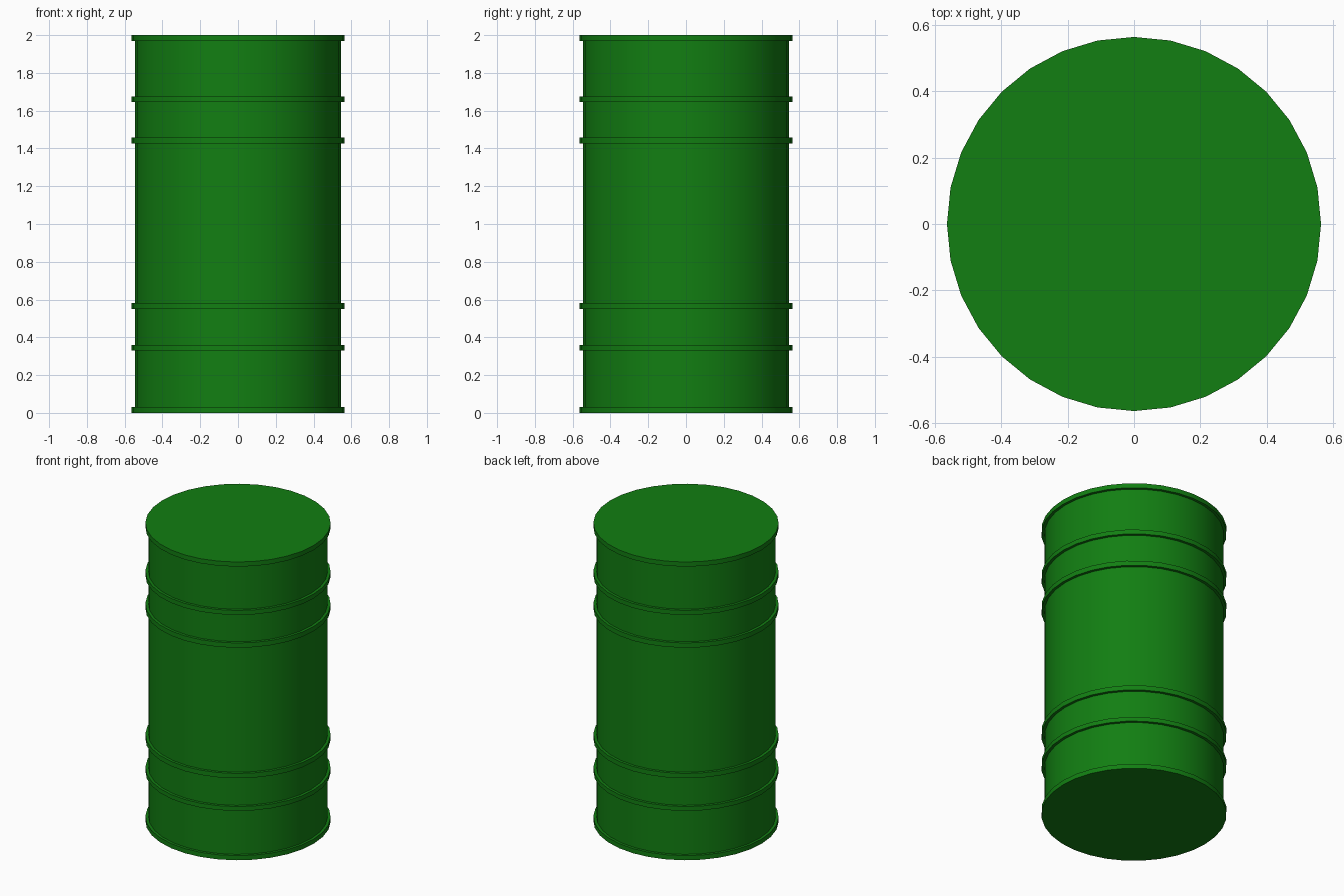
import bpy, bmesh, math

if "Cube" in bpy.data.objects:
    bpy.data.objects.remove(bpy.data.objects["Cube"])

SIDES = 32
BODY_R, BAND_R = 0.545, 0.563
# Bottom and top height of each raised hoop
BANDS = [(0.0, 0.031), (0.331, 0.36), (0.55, 0.582),
         (1.425, 1.457), (1.645, 1.675), (1.969, 2.0)]

# Barrel outline: body radius stepping out at each hoop
profile = []
for low, high in BANDS:
    profile += [(BODY_R, low), (BAND_R, low), (BAND_R, high), (BODY_R, high)]
profile = profile[1:-1]  # the end hoops close directly into the caps

# Revolve the outline, then cap both ends
bm = bmesh.new()
rings = []
for r, z in profile:
    rings.append([bm.verts.new((r * math.cos(a), r * math.sin(a), z))
                  for a in (2 * math.pi * i / SIDES for i in range(SIDES))])
for lower, upper in zip(rings, rings[1:]):
    for i in range(SIDES):
        j = (i + 1) % SIDES
        bm.faces.new((lower[i], lower[j], upper[j], upper[i]))
bm.faces.new(rings[0][::-1])
bm.faces.new(rings[-1])
bmesh.ops.recalc_face_normals(bm, faces=bm.faces)

mesh = bpy.data.meshes.new("barrel")
bm.to_mesh(mesh)
bm.free()
barrel = bpy.data.objects.new("barrel", mesh)
bpy.context.collection.objects.link(barrel)

# Green paint
paint = bpy.data.materials.new("green_paint")
paint.diffuse_color = (0.006, 0.21, 0.006, 1)
paint.use_nodes = True
paint.node_tree.nodes["Principled BSDF"].inputs["Base Color"].default_value = paint.diffuse_color
mesh.materials.append(paint)

# Smooth round the sides, crisp at hoops and caps
bpy.context.view_layer.objects.active = barrel
barrel.select_set(True)
bpy.ops.object.shade_smooth_by_angle(angle=math.radians(30))
